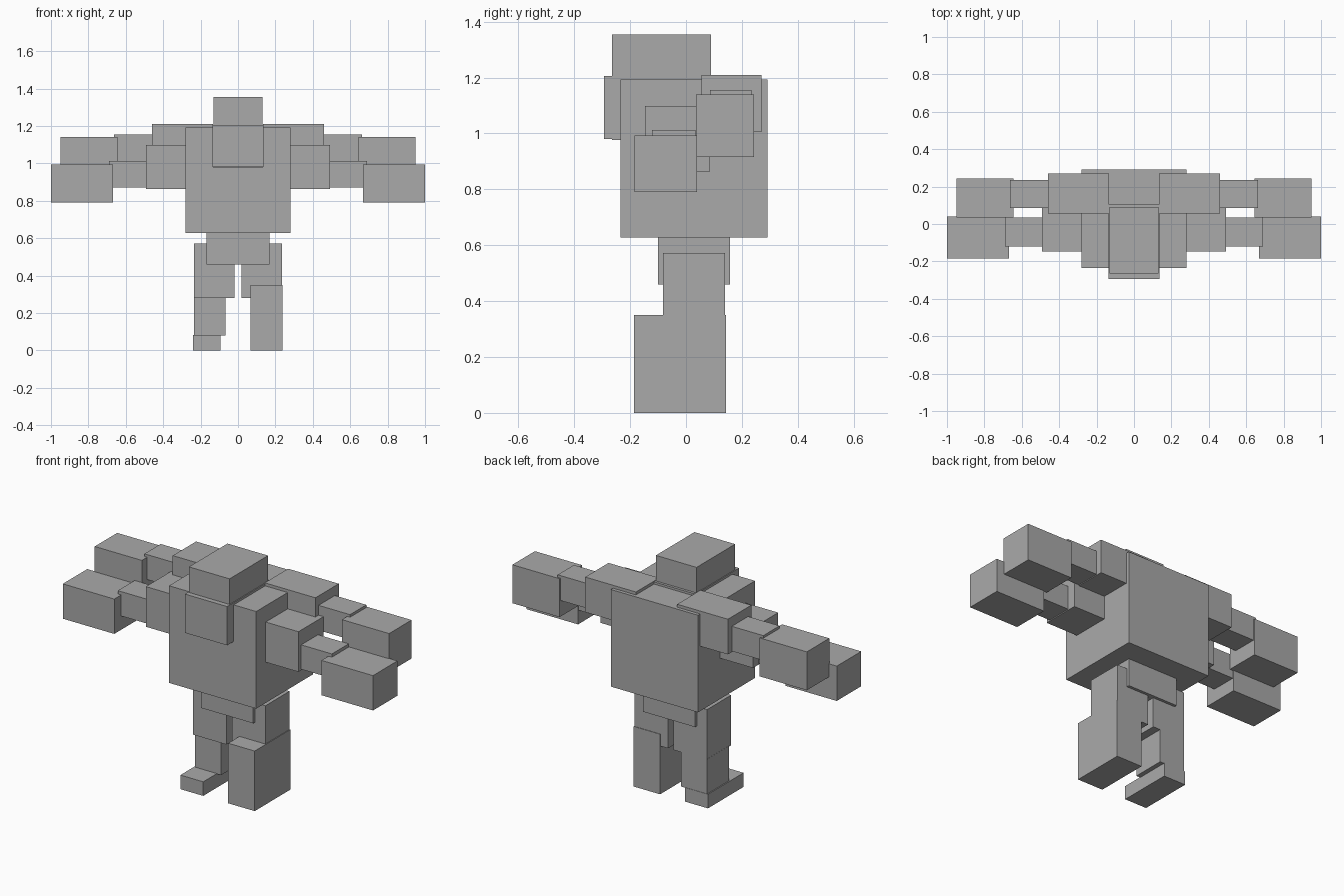
import bpy
import bmesh
from mathutils import Vector

default_cube = bpy.data.objects.get("Cube")
if default_cube:
    bpy.data.objects.remove(default_cube, do_unlink=True)

GREY = (0.4, 0.4, 0.4, 1.0)
grey = bpy.data.materials.new("plain grey")
grey.use_nodes = True
grey.diffuse_color = GREY
grey.node_tree.nodes["Principled BSDF"].inputs["Base Color"].default_value = GREY


def box(name, x, y, z):
    """Flat-shaded block spanning the given (low, high) ranges."""
    low, high = (Vector(corner) for corner in zip(x, y, z))
    size, centre = high - low, (low + high) / 2
    bm = bmesh.new()
    bmesh.ops.create_cube(bm, size=1)
    bmesh.ops.scale(bm, vec=size, verts=bm.verts)
    mesh = bpy.data.meshes.new(name)
    bm.to_mesh(mesh)
    bm.free()
    mesh.materials.append(grey)
    obj = bpy.data.objects.new(name, mesh)
    obj.location = centre
    bpy.context.collection.objects.link(obj)
    return obj


def box_pair(name, x, y, z):
    """One block on each side of the body."""
    box("left_" + name, x, y, z)
    box("right_" + name, (-x[1], -x[0]), y, z)


# Body and head
box("torso", (-0.281, 0.281), (-0.234, 0.291), (0.627, 1.193))
box("head", (-0.131, 0.131), (-0.265, 0.09), (0.976, 1.355))
box("jaw", (-0.136, 0.136), (-0.294, 0.105), (0.98, 1.206))
box("pelvis", (-0.168, 0.168), (-0.1, 0.157), (0.46, 0.64))

# Rear pair of arms
box_pair("rear_upper_arm", (0.133, 0.46), (0.056, 0.271), (1.005, 1.21))
box_pair("rear_forearm", (0.4, 0.663), (0.085, 0.235), (1.01, 1.155))
box_pair("rear_hand", (0.645, 0.949), (0.036, 0.243), (0.916, 1.14))

# Front pair of arms
box_pair("front_upper_arm", (0.2, 0.492), (-0.146, 0.086), (0.864, 1.098))
box_pair("front_forearm", (0.43, 0.69), (-0.121, 0.034), (0.87, 1.012))
box_pair("front_hand", (0.668, 1.0), (-0.185, 0.04), (0.79, 0.993))

# Legs: slim shin and foot on the right, heavy boot on the left
box_pair("thigh", (0.018, 0.234), (-0.082, 0.14), (0.28, 0.573))
box("right_shin", (-0.235, -0.067), (-0.06, 0.14), (0.08, 0.285))
box("right_foot", (-0.241, -0.094), (-0.186, 0.142), (0.0, 0.082))
box("left_boot", (0.067, 0.238), (-0.186, 0.143), (0.0, 0.35))
